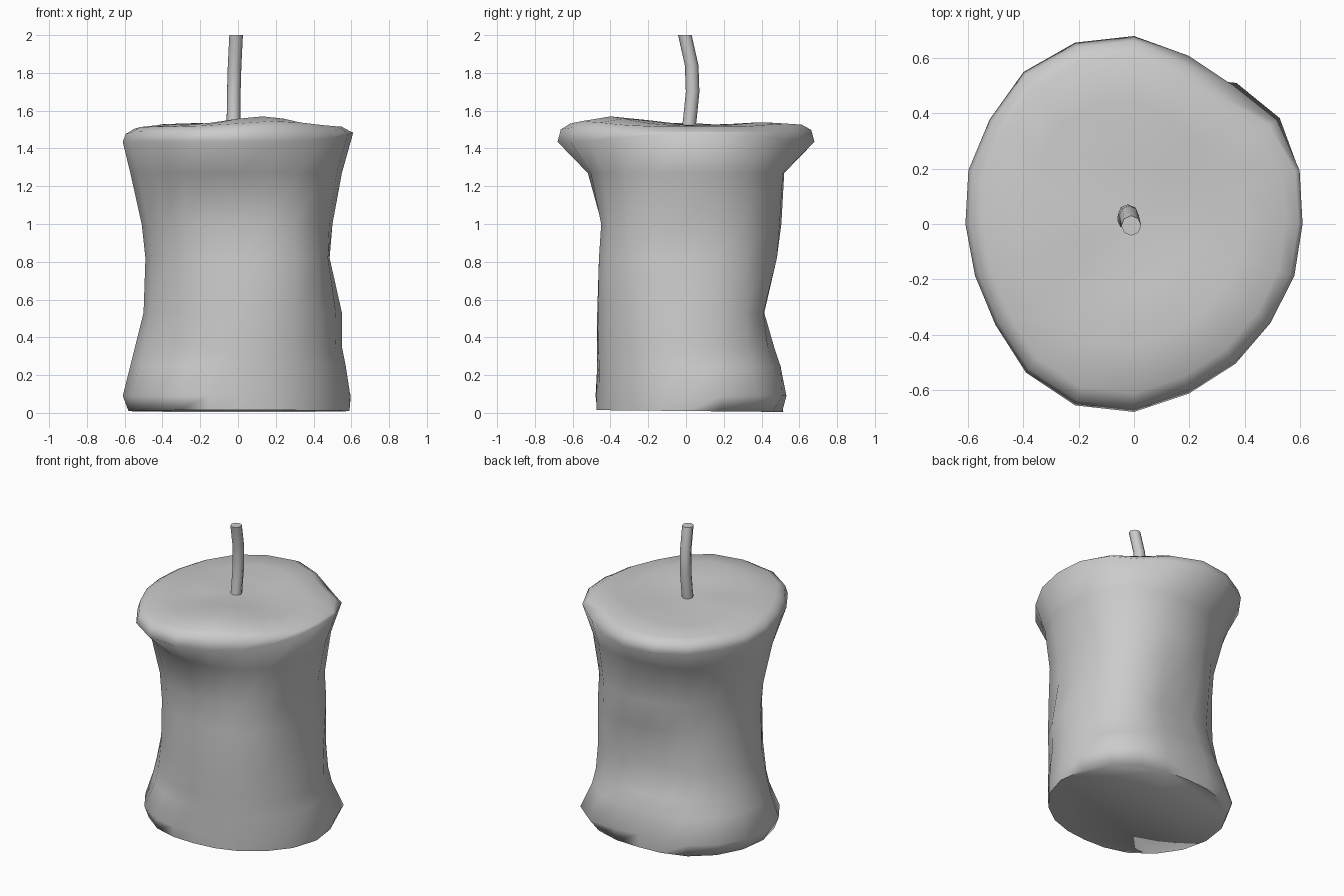
import bpy, bmesh, math

if "Cube" in bpy.data.objects:
    bpy.data.objects.remove(bpy.data.objects["Cube"])

SIDES = 20


def blend8(vals, a):
    """Smooth periodic radius from 8 compass values (E, NE, N, NW, W, SW, S, SE)."""
    t = a / (math.pi / 4)
    i = int(t)
    f = t - i
    p0, p1, p2, p3 = (vals[(i + k) % 8] for k in (-1, 0, 1, 2))
    return p1 + 0.5 * f * (p2 - p0 + f * (2*p0 - 5*p1 + 4*p2 - p3 + f * (3*(p1 - p2) + p3 - p0)))


def loft(name, rings, sharp_angle, tip=None):
    """Skin a stack of equal-length rings; close the bottom, and fan or fill the top."""
    bm = bmesh.new()
    loops = [[bm.verts.new(p) for p in r] for r in rings]
    n = len(loops[0])
    for lo, hi in zip(loops, loops[1:]):
        for i in range(n):
            j = (i + 1) % n
            bm.faces.new((lo[i], lo[j], hi[j], hi[i]))
    bm.faces.new(loops[0][::-1])
    if tip:
        c = bm.verts.new(tip)
        for i in range(n):
            bm.faces.new((loops[-1][i], loops[-1][(i + 1) % n], c))
    else:
        bm.faces.new(loops[-1])
    bmesh.ops.recalc_face_normals(bm, faces=bm.faces)
    me = bpy.data.meshes.new(name)
    bm.to_mesh(me)
    bm.free()
    ob = bpy.data.objects.new(name, me)
    bpy.context.collection.objects.link(ob)
    bpy.ops.object.select_all(action='DESELECT')
    ob.select_set(True)
    bpy.context.view_layer.objects.active = ob
    bpy.ops.object.shade_smooth_by_angle(angle=math.radians(sharp_angle))
    return ob


angles = [2 * math.pi * i / SIDES for i in range(SIDES)]

# Sagging wax side: height, then radii in 8 directions
levels = [
    (0.01, (.59, .58, .515, .57, .58, .54, .475, .515)),
    (0.09, (.595, .65, .51, .60, .61, .565, .475, .52)),
    (0.25, (.57, .575, .50, .55, .57, .50, .47, .52)),
    (0.35, (.55, .55, .46, .51, .545, .48, .47, .52)),
    (0.53, (.55, .53, .39, .475, .50, .47, .47, .525)),
    (0.82, (.485, .55, .475, .48, .49, .465, .455, .53)),
    (1.00, (.50, .54, .505, .49, .51, .475, .445, .52)),
    (1.27, (.55, .575, .52, .555, .57, .535, .52, .55)),
]
rings = []
for z, radii in levels:
    ring = []
    for a in angles:
        r = blend8(radii, a)
        ring.append((r * math.cos(a), r * math.sin(a), z))
    rings.append(ring)
rings[0] = [(x, y, z - .01 * y) for x, y, z in rings[0]]

# Flared rim with a dent at the back right
rim = [.61, .63, .64, .617, .64, .68, .69, .68, .645, .63,
       .61, .605, .62, .665, .69, .68, .645, .625, .61, .61]
dent = {2: .97, 3: .93, 4: .97}


def top_z(x, y):
    """Gently lumpy melted top."""
    def bump(cx, cy, h, w):
        return h * math.exp(-((x - cx)**2 + (y - cy)**2) / w**2)
    return (1.52 + bump(.12, -.38, .05, .25) + bump(-.32, .0, .02, .2)
            + bump(.1, .45, .02, .25) - bump(-.6, .1, .02, .25))


rings.append([(r * math.cos(a), r * math.sin(a), 1.435 + .05 * max(0, math.cos(a - .1))**3)
              for r, a in zip(rim, angles)])
for scale, drop in ((.975, .03), (.90, .005), (.65, .0), (.35, .0)):
    ring = []
    for i, a in enumerate(angles):
        r = rim[i] * scale * (1 - (1 - dent.get(i, 1)) * scale)
        x, y = r * math.cos(a), r * math.sin(a)
        ring.append((x, y, top_z(x, y) - drop))
    rings.append(ring)
loft("candle_body", rings, 75, tip=(0, 0, top_z(0, 0)))

# Bent wick
path = [(-.025, .01, 1.48), (-.024, .02, 1.55), (-.022, .035, 1.70),
        (-.018, .030, 1.84), (-.01, -.006, 2.0)]
wick = [[(x + .036 * math.cos(math.tau * k / 8), y + .036 * math.sin(math.tau * k / 8), z)
         for k in range(8)] for x, y, z in path]
loft("wick", wick, 50)
